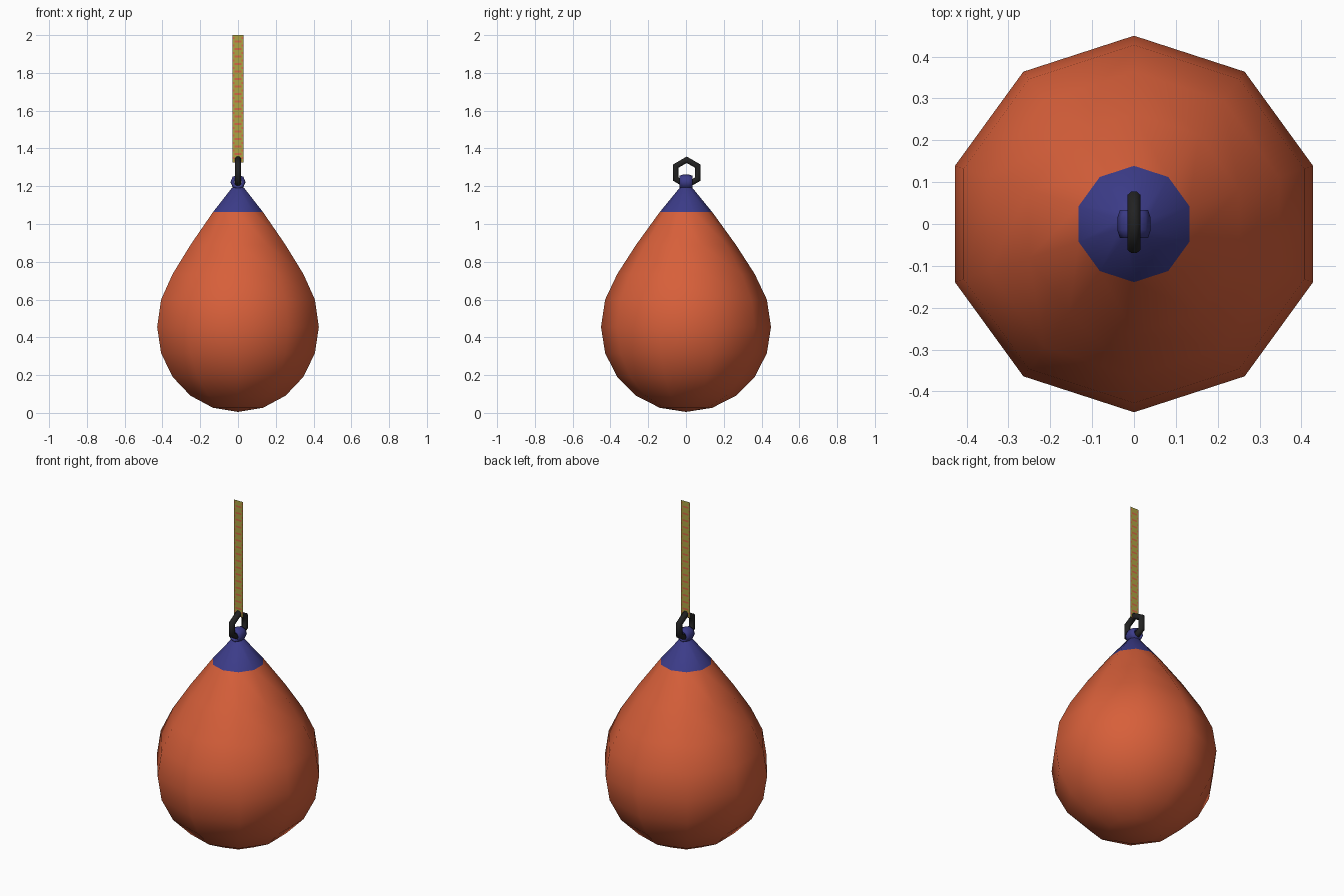
import bpy, bmesh
from math import sin, cos, pi

if "Cube" in bpy.data.objects:
    bpy.data.objects.remove(bpy.data.objects["Cube"])


def material(name, rgb):
    m = bpy.data.materials.new(name)
    m.diffuse_color = (*rgb, 1)
    m.use_nodes = True
    m.node_tree.nodes["Principled BSDF"].inputs["Base Color"].default_value = m.diffuse_color
    return m


ORANGE = material("buoy orange", (0.68, 0.115, 0.042))
BLUE = material("cap blue", (0.045, 0.045, 0.25))
BLACK = material("shackle black", (0.016, 0.016, 0.016))
OLIVE = material("rope olive yellow", (0.42, 0.37, 0.06))
RED = material("rope red fleck", (0.66, 0.14, 0.06))


def finish(name, bm, mats, smooth=True):
    for f in bm.faces:
        f.smooth = smooth
    me = bpy.data.meshes.new(name)
    bm.to_mesh(me)
    bm.free()
    for m in mats:
        me.materials.append(m)
    ob = bpy.data.objects.new(name, me)
    bpy.context.collection.objects.link(ob)
    return ob


def ring(name, center, radius, a, b, n, m, axis, mat):
    """Closed link: n segments round, m-sided section a (radial) by b (axial)."""
    bm = bmesh.new()
    grid = []
    for i in range(n):
        t = 2 * pi * i / n
        row = []
        for j in range(m):
            s = 2 * pi * (j + 0.5) / m
            k = 1 / cos(pi / m)
            r, h = radius + a * k * cos(s), b * k * sin(s)
            u, w = r * sin(t), r * cos(t)
            p = (h, u, w) if axis == 'X' else (u, h, w)
            row.append(bm.verts.new([p[q] + center[q] for q in range(3)]))
        grid.append(row)
    for i in range(n):
        for j in range(m):
            g, k = grid[(i + 1) % n], (j + 1) % m
            bm.faces.new((grid[i][j], g[j], g[k], grid[i][k]))
    bmesh.ops.recalc_face_normals(bm, faces=bm.faces)
    return finish(name, bm, [mat])


# Teardrop float, ten sides, with the blue cap at its top
profile = [(0.45 * sin(k * pi / 10), 0.455 - 0.45 * cos(k * pi / 10)) for k in range(1, 6)]
profile += [(0.428, 0.60), (0.364, 0.735), (0.264, 0.89), (0.139, 1.063), (0.035, 1.19)]
bm = bmesh.new()
rows = [[bm.verts.new((r * sin(2 * pi * i / 10), r * cos(2 * pi * i / 10), z))
         for i in range(10)] for r, z in profile]
bottom, top = bm.verts.new((0, 0, 0.005)), bm.verts.new((0, 0, 1.205))
for i in range(10):
    k = (i + 1) % 10
    bm.faces.new((bottom, rows[0][i], rows[0][k]))
    bm.faces.new((top, rows[-1][i], rows[-1][k]))
    for lo, hi in zip(rows, rows[1:]):
        bm.faces.new((lo[i], lo[k], hi[k], hi[i]))
bmesh.ops.recalc_face_normals(bm, faces=bm.faces)
for f in bm.faces:
    f.material_index = int(f.calc_center_median().z > 1.06)
finish("float_body", bm, [ORANGE, BLUE])

# Blue eye on the cap, and the six-sided shackle through it
ring("cap_eye", (0, 0, 1.222), 0.029, 0.011, 0.034, 8, 8, 'Y', BLUE)
ring("shackle", (0, 0.004, 1.272), 0.068, 0.017, 0.016, 6, 8, 'X', BLACK)

# Flat rope strip with red flecks woven in
bm = bmesh.new()
cols, count, w, z0, z1 = 6, 68, 0.028, 1.325, 2.0
g = [[bm.verts.new((-w + 2 * w * c / cols, 0.004, z0 + (z1 - z0) * r / count))
      for c in range(cols + 1)] for r in range(count + 1)]
for r in range(count):
    for c in range(cols):
        f = bm.faces.new((g[r][c], g[r][c + 1], g[r + 1][c + 1], g[r + 1][c]))
        f.material_index = int((r % 4 == 0 and c in (1, 2, 3, 4)) or (r % 4 == 2 and c in (0, 5)))
finish("rope", bm, [OLIVE, RED], smooth=False)
